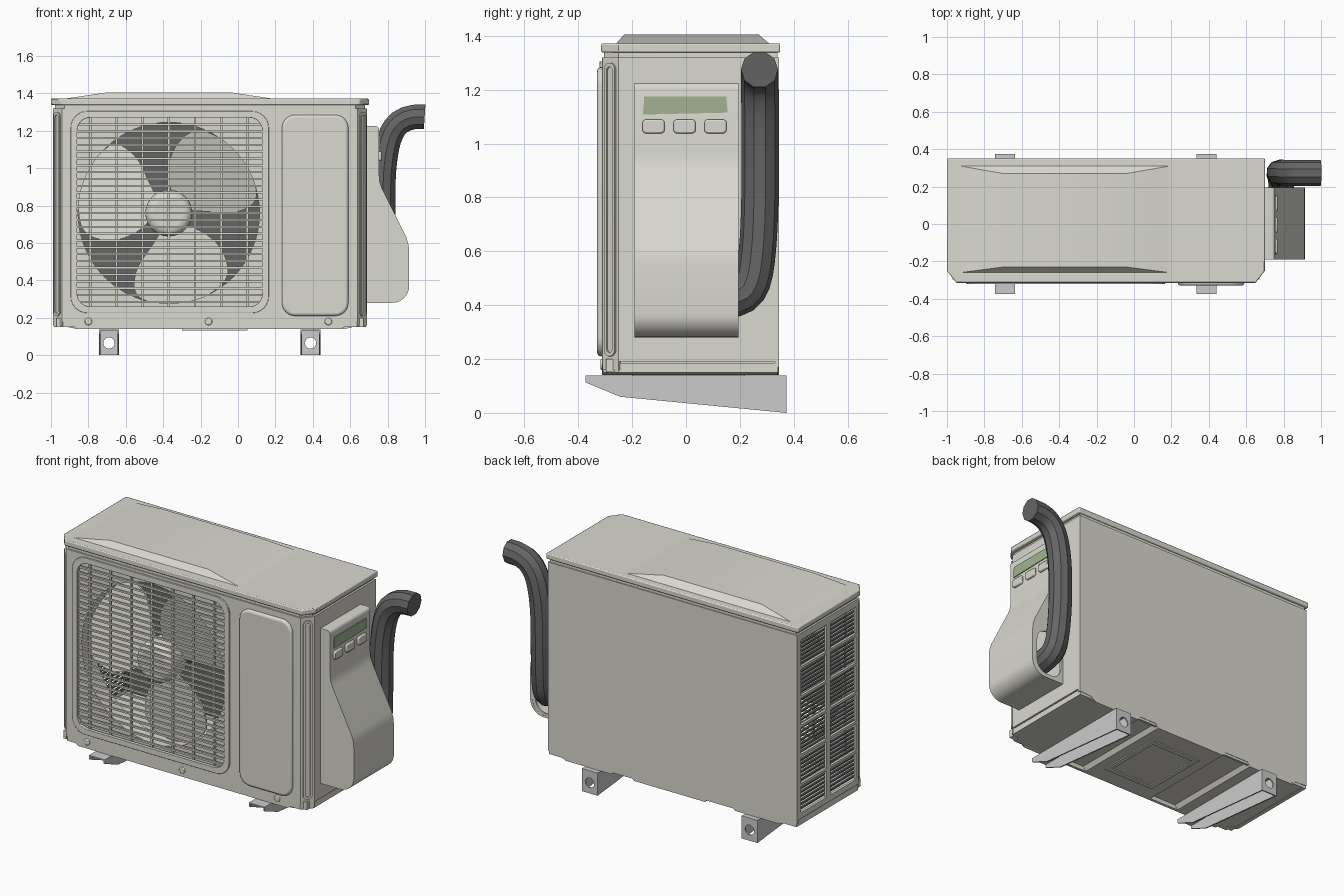
import bpy, bmesh
from math import sin, cos, pi, radians
from mathutils import Matrix, Vector

if "Cube" in bpy.data.objects:
    bpy.data.objects.remove(bpy.data.objects["Cube"])


def material(name, col):
    m = bpy.data.materials.new(name)
    m.diffuse_color = (*col, 1)
    m.use_nodes = True
    m.node_tree.nodes["Principled BSDF"].inputs["Base Color"].default_value = m.diffuse_color
    return m


BEIGE = material("warm_grey", (0.70, 0.69, 0.63))
DARK = material("dark_grey", (0.13, 0.13, 0.13))
GREEN = material("display_green", (0.36, 0.45, 0.29))


def frame(u, v, w, o=(0, 0, 0)):
    return Matrix.Translation(o) @ Matrix((u, v, w)).transposed().to_4x4()


FRONT = frame((1, 0, 0), (0, 0, 1), (0, -1, 0))   # depth measured along -y
SIDE = frame((0, 1, 0), (0, 0, 1), (1, 0, 0))     # depth measured along +x
TOP = Matrix.Identity(4)


def arc(cx, cy, r, a0, a1, n):
    return [(cx + r * cos(radians(a0 + (a1 - a0) * i / n)),
             cy + r * sin(radians(a0 + (a1 - a0) * i / n))) for i in range(n + 1)]


def circle(cx, cy, r, n=48):
    return arc(cx, cy, r, 0, 360, n)[:-1]


def rect(x0, x1, y0, y1):
    return [(x0, y0), (x1, y0), (x1, y1), (x0, y1)]


def rrect(x0, x1, y0, y1, r, n=6):
    return (arc(x1 - r, y1 - r, r, 0, 90, n) + arc(x0 + r, y1 - r, r, 90, 180, n)
            + arc(x0 + r, y0 + r, r, 180, 270, n) + arc(x1 - r, y0 + r, r, 270, 360, n))


def soften(pts, rounds=2):
    for _ in range(rounds):
        pts = [(a[0] * (1 - t) + b[0] * t, a[1] * (1 - t) + b[1] * t)
               for a, b in zip(pts, pts[1:] + pts[:1]) for t in (0.25, 0.75)]
    return pts


def to_mesh(curve, name, mat):
    """Turn a curve into a welded mesh object."""
    tmp = bpy.data.objects.new(name + "_tmp", curve)
    bpy.context.collection.objects.link(tmp)
    dg = bpy.context.evaluated_depsgraph_get()
    me = bpy.data.meshes.new_from_object(tmp.evaluated_get(dg))
    bpy.data.objects.remove(tmp)
    bm = bmesh.new()
    bm.from_mesh(me)
    bmesh.ops.remove_doubles(bm, verts=bm.verts, dist=1e-5)
    bmesh.ops.recalc_face_normals(bm, faces=bm.faces)
    bm.to_mesh(me)
    bm.free()
    me.name = name
    me.materials.clear()
    if mat:
        me.materials.append(mat)
    ob = bpy.data.objects.new(name, me)
    bpy.context.collection.objects.link(ob)
    return ob


def plate(name, loops, lo, hi, fr=FRONT, mat=BEIGE, bevel=0, segs=2):
    """Flat outline with optional holes, extruded from lo to hi along the frame's depth."""
    cu = bpy.data.curves.new(name, 'CURVE')
    cu.dimensions, cu.fill_mode, cu.extrude = '2D', 'BOTH', (hi - lo) / 2
    for lp in loops:
        s = cu.splines.new('POLY')
        s.points.add(len(lp) - 1)
        for p, (x, y) in zip(s.points, lp):
            p.co = (x, y, 0, 1)
        s.use_cyclic_u = True
    ob = to_mesh(cu, name, mat)
    ob.matrix_world = fr @ Matrix.Translation((0, 0, (lo + hi) / 2))
    if len(loops) == 1:
        bm = bmesh.new()
        bm.from_mesh(ob.data)
        bmesh.ops.dissolve_limit(bm, angle_limit=0.01, verts=bm.verts, edges=bm.edges)
        bm.to_mesh(ob.data)
        bm.free()
    if bevel:
        m = ob.modifiers.new("bevel", 'BEVEL')
        m.width, m.segments, m.limit_method, m.angle_limit = bevel, segs, 'ANGLE', radians(40)
    return ob


def boxes(name, items, mat=BEIGE):
    bm = bmesh.new()
    for c, s in items:
        bmesh.ops.create_cube(bm, size=1, matrix=Matrix.Translation(c) @ Matrix.Diagonal((*s, 1)))
    me = bpy.data.meshes.new(name)
    bm.to_mesh(me)
    bm.free()
    me.materials.append(mat)
    ob = bpy.data.objects.new(name, me)
    bpy.context.collection.objects.link(ob)
    return ob


def plan(d):
    """Cabinet outline from above, with chamfered front corners, grown by d."""
    return [(-0.99 - d, 0.345 + d / 2), (-0.99 - d, -0.25), (-0.94 - d, -0.31 - d / 2),
            (0.64 + d, -0.31 - d / 2), (0.69 + d, -0.25), (0.69 + d, 0.345 + d / 2)]


# cabinet walls
FX, FZ = -0.37, 0.76
foot_line = [(-0.86, 0.14), (-0.57, 0.14), (-0.55, 0.165), (-0.39, 0.165), (-0.37, 0.14),
             (0.11, 0.14), (0.13, 0.165), (0.24, 0.165), (0.26, 0.14), (0.57, 0.14)]
plate("back_wall", [[(-0.99, 1.32), (-0.99, 0.17), (-0.91, 0.165)] + foot_line
                    + [(0.61, 0.165), (0.69, 0.17), (0.69, 1.32)]], -0.345, -0.33)
plate("right_wall", [rect(-0.25, 0.345, 0.19, 1.32)], 0.675, 0.69, SIDE)
plate("front_panel", [[(-0.94, 1.32), (-0.94, 0.18), (-0.92, 0.18), (-0.86, 0.14), (0.55, 0.14),
                       (0.62, 0.18), (0.64, 0.18), (0.64, 1.32)],
                      rrect(-0.865, 0.135, 0.255, 1.275, 0.07)], 0.295, 0.312)
cells = [rect(y, y + 0.245, z, z + 0.162) for y in (-0.225, 0.06)
         for z in [0.225 + 0.178 * i for i in range(6)]]
plate("left_wall_frame", [rect(-0.25, 0.345, 0.19, 1.32)] + cells, -0.99, -0.975, SIDE)
boxes("left_wall_slats", [((-0.965, 0.045, 0.235 + 0.0245 * i), (0.012, 0.57, 0.009))
                          for i in range(44)], DARK)
plate("rear_liner", [rect(-0.97, 0.67, 0.2, 1.31)], -0.328, -0.322, mat=DARK)

# chamfered corner strips with embossed slots
for s, n in ((1, "right"), (-1, "left")):
    u = Vector((0.05 * s, 0.06, 0)).normalized()
    w = Vector((0.06 * s, -0.05, 0)).normalized()
    f = frame(u, (0, 0, 1), w, (-0.15 + s * 0.815, -0.28, 0))
    plate(n + "_corner_strip", [rect(-0.039, 0.039, 0.16, 1.32)], -0.012, 0, f)
    plate(n + "_corner_slot", [rrect(-0.026, 0.026, 0.21, 1.3, 0.025),
                               rrect(-0.014, 0.014, 0.225, 1.285, 0.0135)], -0.005, 0.008, f, bevel=0.003)

# base pan
plate("base_pan", [[(-0.97, 0.2), (-0.97, 0.152), (-0.92, 0.152)] + foot_line
                   + [(0.62, 0.152), (0.672, 0.152), (0.672, 0.2)]], -0.34, 0.297)
plate("base_skirt", [plan(-0.005), plan(-0.03)], 0.15, 0.185, TOP)
plate("base_ribs", [rect(-0.3, 0.05, -0.2, 0.22), rect(-0.27, 0.02, -0.17, 0.19)], 0.133, 0.145, TOP)

# lid with raised tapered centre
plate("lid_neck", [plan(-0.012)], 1.31, 1.34, TOP)
plate("lid", [plan(0.01)], 1.338, 1.372, TOP, bevel=0.006)
me = bpy.data.meshes.new("lid_bulge")
me.from_pydata([(-0.93, -0.26, 1.371), (0.19, -0.26, 1.371), (0.19, 0.31, 1.371), (-0.93, 0.31, 1.371),
                (-0.70, -0.23, 1.405), (-0.04, -0.23, 1.405), (-0.04, 0.27, 1.405), (-0.70, 0.27, 1.405)],
               [], [(3, 2, 1, 0), (4, 5, 6, 7), (0, 1, 5, 4), (1, 2, 6, 5), (2, 3, 7, 6), (3, 0, 4, 7)])
me.materials.append(BEIGE)
bpy.context.collection.objects.link(bpy.data.objects.new("lid_bulge", me))

# fan opening, rim and grille bars
plate("grille_rim", [rrect(-0.895, 0.165, 0.225, 1.305, 0.09), rrect(-0.86, 0.13, 0.26, 1.27, 0.07)],
      0.30, 0.321, bevel=0.008)
plate("fan_surround", [rrect(-0.88, 0.15, 0.24, 1.29, 0.08), circle(FX, FZ, 0.485, 64)], 0.27, 0.285)
plate("fan_shroud", [circle(FX, FZ, 0.497, 64), circle(FX, FZ, 0.485, 64)], 0.17, 0.28)
boxes("grille_horizontal_bars", [((-0.365, -0.309, 0.285 + 0.0365 * i), (0.995, 0.012, 0.011))
                                 for i in range(27)])
boxes("grille_vertical_bars", [((FX + 0.14 * k, -0.298, 0.765), (0.012, 0.012, 1.02))
                               for k in range(-3, 4)])

# fan
plate("fan_hub", [circle(FX, FZ, 0.125, 40)], 0.11, 0.292, bevel=0.045, segs=5)
plate("fan_motor", [circle(FX, FZ, 0.10, 24)], -0.2, 0.11, mat=DARK)
blade = soften([(-0.03, -0.08), (-0.10, -0.19), (-0.18, -0.30), (-0.19, -0.44), (-0.08, -0.485),
                (0.07, -0.49), (0.22, -0.44), (0.33, -0.34), (0.29, -0.19), (0.19, -0.10), (0.07, -0.06)])
for i in range(3):
    ob = plate("fan_blade_%d" % (i + 1), [blade], -0.006, 0.006)
    for v in ob.data.vertices:
        v.co.z += 0.32 * (v.co.x - 0.05) - 0.5 * v.co.x ** 2
    ob.matrix_world = Matrix.Translation((FX, -0.19, FZ)) @ FRONT @ Matrix.Rotation(i * 2 * pi / 3, 4, 'Z')

# service panel and screws
plate("service_panel", [rrect(0.235, 0.59, 0.21, 1.285, 0.07)], 0.30, 0.33, bevel=0.016, segs=4)
for i, x in enumerate((-0.8, -0.157, 0.483)):
    plate("screw_%d" % (i + 1), [circle(x, 0.18, 0.02, 16)], 0.30, 0.318, bevel=0.005)

# valve cover on the right side
cover = ([(0.69, 1.225), (0.69, 0.28)] + arc(0.825, 0.37, 0.09, -90, 0, 8)
         + [(0.915, 0.55), (0.912, 0.59), (0.90, 0.63), (0.77, 0.89), (0.758, 0.925), (0.755, 0.96)]
         + arc(0.735, 1.205, 0.02, 0, 90, 4))
inner = [(0.693 + (x - 0.69) * 0.93, 0.75 + (z - 0.75) * 0.975) for x, z in cover]
plate("valve_cover_shell", [cover, inner], -0.195, 0.19)
plate("valve_cover_front", [cover], 0.18, 0.191)
plate("valve_cover_back", [cover, rrect(0.705, 0.88, 0.305, 0.58, 0.07)], -0.194, -0.184)
plate("display", [[(-0.155, 1.175), (0.15, 1.175), (0.155, 1.115), (-0.16, 1.108)]], 0.75, 0.76, SIDE, GREEN)
for i, y in enumerate((-0.162, -0.047, 0.068)):
    plate("button_%d" % (i + 1), [rrect(y, y + 0.083, 1.038, 1.09, 0.014, 3)], 0.75, 0.768, SIDE, bevel=0.006)

# insulated pipe
cu = bpy.data.curves.new("pipe", 'CURVE')
cu.dimensions, cu.bevel_depth, cu.bevel_resolution, cu.use_fill_caps = '3D', 0.069, 3, True
path = [(0.998, 0.273, 1.275), (0.92, 0.273, 1.28), (0.83, 0.273, 1.24), (0.79, 0.275, 1.1),
        (0.775, 0.275, 0.95), (0.775, 0.275, 0.75), (0.78, 0.265, 0.57), (0.785, 0.24, 0.43),
        (0.79, 0.17, 0.42), (0.79, 0.08, 0.41)]
sp = cu.splines.new('NURBS')
sp.points.add(len(path) - 1)
for p, c in zip(sp.points, path):
    p.co = (*c, 1)
sp.order_u, sp.use_endpoint_u, sp.resolution_u = 4, True, 3
to_mesh(cu, "pipe", DARK)

# mounting brackets: open channels with a drilled rear plate
side = [(-0.373, 0.138), (0.373, 0.138), (0.373, 0), (-0.245, 0.06), (-0.373, 0.113)]
for n, x in (("left", -0.69), ("right", 0.388)):
    for k, a in (("outer", x - 0.053), ("inner", x + 0.045)):
        plate("%s_bracket_%s_web" % (n, k), [side], a, a + 0.008, SIDE, None)
    plate(n + "_bracket_top", [rect(x - 0.053, x + 0.053, -0.373, 0.373)], 0.13, 0.138, TOP, None)
    plate(n + "_bracket_rear", [rect(x - 0.053, x + 0.053, 0, 0.138), circle(x, 0.065, 0.03, 24)],
          -0.373, -0.365, FRONT, None)

# smooth shading with sharp edges kept
bpy.ops.object.select_all(action='DESELECT')
for ob in bpy.context.scene.objects:
    ob.select_set(True)
    bpy.context.view_layer.objects.active = ob
bpy.ops.object.shade_smooth_by_angle(angle=radians(35))
